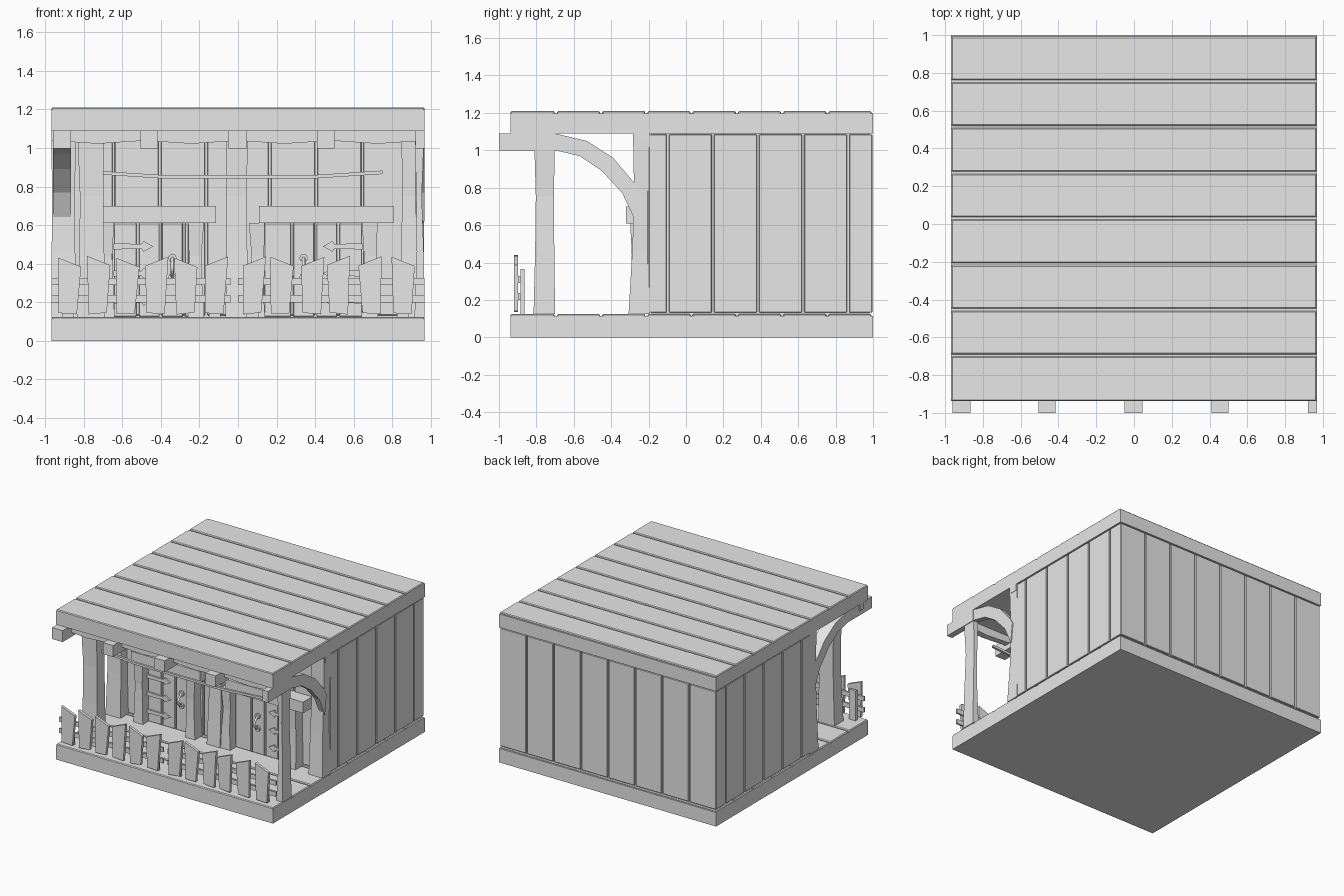
import bpy, bmesh, math, random
from mathutils import Vector

random.seed(4)
cube = bpy.data.objects.get("Cube")
if cube:
    bpy.data.objects.remove(cube, do_unlink=True)

GREY = (0.8, 0.8, 0.8, 1)
mat = bpy.data.materials.new("plain grey")
mat.use_nodes = True
mat.diffuse_color = GREY
mat.node_tree.nodes["Principled BSDF"].inputs["Base Color"].default_value = GREY


def finish(name, bm, bevel=0):
    bmesh.ops.recalc_face_normals(bm, faces=bm.faces)
    mesh = bpy.data.meshes.new(name)
    bm.to_mesh(mesh)
    bm.free()
    mesh.materials.append(mat)
    ob = bpy.data.objects.new(name, mesh)
    bpy.context.collection.objects.link(ob)
    if bevel:
        mod = ob.modifiers.new("bevel", 'BEVEL')
        mod.width, mod.segments = bevel, 1
    return ob


def loft(name, rings, bevel=0):
    """Join rings of points into a closed solid."""
    bm = bmesh.new()
    loops = [[bm.verts.new(p) for p in ring] for ring in rings]
    n = len(loops[0])
    for a, b in zip(loops, loops[1:]):
        for i in range(n):
            bm.faces.new((a[i], a[(i + 1) % n], b[(i + 1) % n], b[i]))
    bm.faces.new(loops[0])
    bm.faces.new(loops[-1])
    return finish(name, bm, bevel)


def box(name, x0, x1, y0, y1, z0, z1, bevel=0):
    ring = lambda z: [(x0, y0, z), (x1, y0, z), (x1, y1, z), (x0, y1, z)]
    return loft(name, [ring(z0), ring(z1)], bevel)


def plate_xz(name, pts, y0, y1):
    return loft(name, [[(x, y, z) for x, z in pts] for y in (y0, y1)])


def crooked_post(name, x0, x1, y0, y1, z0, z1, waist=0.012):
    """Hand-hewn post, narrower in the middle."""
    rings = []
    for t, k in ((0, 0), (0.35, 0.7), (0.65, 1), (1, 0.2)):
        w = waist * k
        s = random.uniform(-0.006, 0.006) if 0 < t < 1 else 0
        z = z0 + (z1 - z0) * t
        rings.append([(x0 + w + s, y0 + w, z), (x1 - w + s, y0 + w, z),
                      (x1 - w + s, y1 - w / 2, z), (x0 + w + s, y1 - w / 2, z)])
    return loft(name, rings)


W, BACK, FRONT, WALL = 0.968, 1.0, -0.938, -0.205
FLOOR, CEIL, TOP = 0.125, 1.09, 1.21
GAP, STEP = 0.006, 0.242

# floor and roof slabs, each topped with eight boards
for part, z0, z1 in (("floor", 0, FLOOR), ("roof", CEIL, TOP)):
    box(part + "_slab", -W, W, FRONT, BACK, z0, z1 - 0.012)
    for i in range(8):
        y = FRONT + i * STEP
        box(part + "_board", -W, W, y + GAP * (i > 0), min(y + STEP - GAP, BACK),
            z1 - 0.03, z1, 0.006)

# house body with planks on all four sides
box("house_core", -W + 0.02, W - 0.02, WALL + 0.02, BACK - 0.02, FLOOR - 0.01, CEIL + 0.01)
Z0, Z1 = FLOOR + 0.008, CEIL - 0.006
edges = [WALL] + [-0.097 + i * 0.241 for i in range(5)] + [BACK]
for a, b in zip(edges, edges[1:]):
    for side in (-1, 1):
        xs = sorted((side * (W - 0.004), side * (W - 0.03)))
        box("side_plank", *xs, a + GAP, b - GAP, Z0, Z1, 0.003)
for i in range(8):
    x = -W + i * STEP
    box("back_plank", x + GAP, x + STEP - GAP, BACK - 0.03, BACK - 0.004, Z0, Z1, 0.003)
edges = [-W, -0.885, -0.645, -0.405, -0.165, 0.165, 0.405, 0.645, 0.885, W]
for a, b in zip(edges, edges[1:]):
    box("front_plank", a + GAP, b - GAP, WALL, WALL + 0.03, Z0, Z1, 0.003)

# wall posts and porch posts
for x0, x1 in ((-W, -0.835), (-0.065, 0.055), (0.845, W)):
    post = crooked_post("wall_post", x0, x1, -0.285, WALL + 0.01, FLOOR, CEIL, 0.008)
    for v in post.data.vertices:
        if v.co.y < -0.25 and v.co.z < 0.5:
            v.co.y -= 0.022 if v.co.z < 0.2 else 0.008
crooked_post("porch_post_right", -0.835, -0.69, -0.815, -0.70, FLOOR, CEIL)
crooked_post("porch_post_left", 0.915, W, -0.815, -0.70, FLOOR, CEIL)

# rafter ends above the porch
for x0, x1 in ((-0.96, -0.865), (-0.505, -0.415), (-0.05, 0.045), (0.41, 0.5), (0.92, W)):
    box("rafter_end", x0, x1, -1.0, -0.70, 0.998, CEIL)

# uneven cross beams under the roof
for name, y0, y1 in (("porch_beam", -0.885, -0.835), ("wall_beam", -0.268, WALL)):
    steps = 9
    low = [(W - 2 * W * i / (steps - 1), 1.03 + 0.008 * (-1) ** i) for i in range(steps)]
    plate_xz(name, [(-W, CEIL), (W, CEIL)] + low, y0, y1)

# curved side braces
inner = [(-0.70, 1.0), (-0.57, 0.97), (-0.45, 0.89), (-0.34, 0.77), (-0.27, 0.62)]
outer = [(-0.70, 1.09), (-0.53, 1.05), (-0.39, 0.96), (-0.28, 0.83), (-0.25, 0.78)]
for x0, x1 in ((-0.96, -0.865), (0.92, W - 0.002)):
    rings = [[(x0, a, b), (x1, a, b), (x1, c, d), (x0, c, d)]
             for (a, b), (c, d) in zip(inner, outer)]
    loft("curved_brace", rings)


def handle(x):
    """Bowed pull with a round foot at each end."""
    curve = bpy.data.curves.new("door_handle", 'CURVE')
    curve.dimensions = '3D'
    curve.bevel_depth, curve.bevel_resolution = 0.009, 1
    curve.resolution_u, curve.use_fill_caps = 3, True
    sp = curve.splines.new('POLY')
    sp.points.add(6)
    for i, p in enumerate(sp.points):
        t = i / 6
        p.co = (x, WALL - 0.03 - 0.045 * math.sin(math.pi * t), 0.33 + 0.1 * t, 1)
    curve.materials.append(mat)
    bpy.context.collection.objects.link(bpy.data.objects.new("door_handle", curve))
    for z in (0.33, 0.43):
        ring = [(x + 0.022 * math.cos(k * math.pi / 4), z + 0.022 * math.sin(k * math.pi / 4))
                for k in range(8)]
        plate_xz("handle_foot", ring, WALL - 0.036, WALL - 0.02)


# two doors, each with frame posts, lintel, hinges and handle
for side, x0, x1, l0, l1 in ((-1, -0.65, -0.25, -0.73, -0.115), (1, 0.13, 0.65, 0.11, 0.805)):
    box("door_lintel", l0, l1, -0.32, WALL + 0.01, 0.61, 0.70)
    crooked_post("door_post", x0 - 0.075, x0 + 0.01, -0.30, WALL + 0.01, FLOOR, 0.61, 0.01)
    crooked_post("door_post", x1 - 0.01, x1 + 0.075, -0.30, WALL + 0.01, FLOOR, 0.61, 0.01)
    cuts = [x0] + [side * c for c in sorted((0.28, 0.40, 0.52), key=lambda c: c * side)] + [x1]
    for a, b in zip(cuts, cuts[1:]):
        box("door_plank", a + GAP, b - GAP, WALL - 0.022, WALL + 0.01, FLOOR, 0.61, 0.003)
    for z in (0.49, 0.35, 0.21):
        strap = [(0.645, -0.016), (0.5, -0.012), (0.49, -0.028), (0.44, 0),
                 (0.49, 0.028), (0.5, 0.012), (0.645, 0.016)]
        plate_xz("door_hinge", [(side * x, z + dz) for x, dz in strap],
                 WALL - 0.034, WALL - 0.02)
    handle(side * 0.34)

# sagging rod across the porch
path = [(-0.72, 0.872), (-0.38, 0.85), (0.38, 0.85), (0.75, 0.874)]
r = 0.009
loft("hanging_rod", [[(x, -0.735 - r, z - r), (x, -0.735 + r, z - r),
                      (x, -0.735 + r, z + r), (x, -0.735 - r, z + r)] for x, z in path])

# picket fence: crooked pickets, rails and back supports
centres = (-0.88, -0.725, -0.58, -0.425, -0.27, -0.12, 0.075, 0.22, 0.385, 0.525, 0.695, 0.855)
slopes = (-1, -1, -1, 1, -1, 1, 1, -1, 1, 1, 1, -1)
for x, s in zip(centres, slopes):
    lean = random.uniform(-0.012, 0.012)
    z = random.uniform(0.405, 0.42)
    foot = random.uniform(-0.006, 0.006)
    plate_xz("fence_picket", [(x - 0.05, 0.142 - foot), (x + 0.045, 0.142 + foot),
                              (x + 0.06 + lean, z + s * 0.024),
                              (x - 0.06 + lean, z - s * 0.024)], -0.92, -0.898)
for x0, x1 in ((-W, -0.04), (0.0, W)):
    for z in (0.2, 0.29):
        box("fence_rail", x0, x1, -0.899, -0.884, z, z + 0.037)
for x in (-0.88, -0.12, 0.075, 0.855):
    box("fence_support", x - 0.03, x + 0.03, -0.885, -0.863, FLOOR, 0.365)
